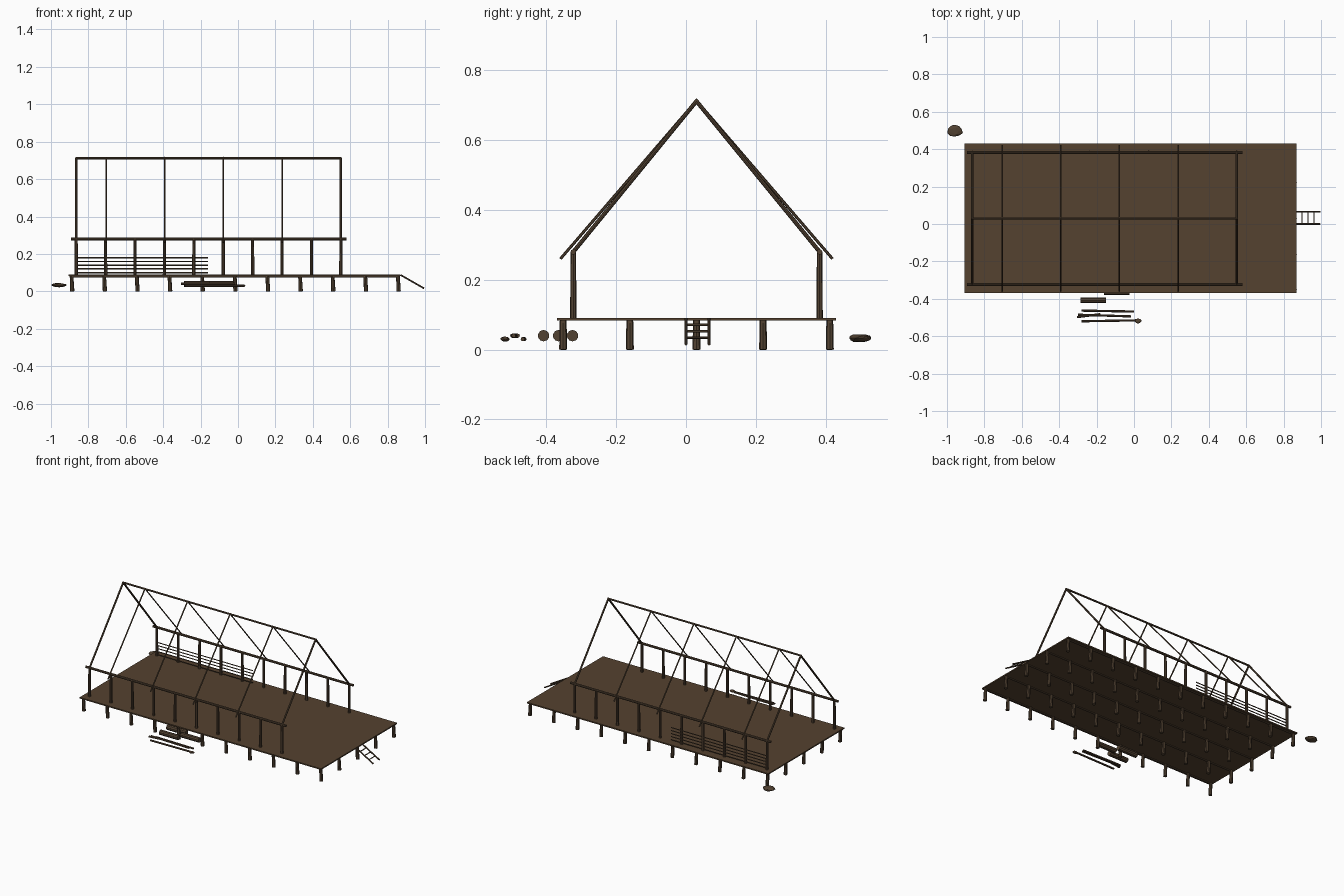
import bpy, bmesh, math, random
from mathutils import Vector

random.seed(4)
cube = bpy.data.objects.get("Cube")
if cube:
    bpy.data.objects.remove(cube, do_unlink=True)


def material(name, rgb):
    m = bpy.data.materials.new(name)
    m.use_nodes = True
    m.diffuse_color = (*rgb, 1)
    m.node_tree.nodes["Principled BSDF"].inputs["Base Color"].default_value = (*rgb, 1)
    return m


DECK = material("deck_brown", (0.09, 0.054, 0.029))
WOOD = material("timber_brown", (0.085, 0.055, 0.032))


def finish(bm, name, mat):
    mesh = bpy.data.meshes.new(name)
    bm.to_mesh(mesh)
    bm.free()
    mesh.materials.append(mat)
    obj = bpy.data.objects.new(name, mesh)
    bpy.context.collection.objects.link(obj)
    return obj


def pole(name, a, b, r, taper=1.0, sides=8, mat=WOOD):
    """Round pole running from a to b."""
    a, b = Vector(a), Vector(b)
    bm = bmesh.new()
    bmesh.ops.create_cone(bm, cap_ends=True, segments=sides, radius1=r,
                          radius2=r * taper, depth=(b - a).length)
    turn = (b - a).to_track_quat('Z', 'Y').to_matrix().to_4x4()
    turn.translation = (a + b) / 2
    bm.transform(turn)
    return finish(bm, name, mat)


def stone(name, centre, size):
    bm = bmesh.new()
    bmesh.ops.create_icosphere(bm, subdivisions=2, radius=1)
    for v in bm.verts:
        v.co *= random.uniform(0.85, 1.05)
        v.co = Vector([c + p * s for c, p, s in zip(centre, v.co, size)])
    return finish(bm, name, WOOD)


MID = 0.03                      # centre line of the building
LEFT, RIGHT = -0.865, 0.55      # ends of the house frame
EAVE, RIDGE = 0.28, 0.712

# Deck
bm = bmesh.new()
bmesh.ops.create_cube(bm, size=1)
for v in bm.verts:
    v.co = (v.co.x * 1.775 - 0.018, v.co.y * 0.8 + MID, v.co.z * 0.008 + 0.087)
finish(bm, "deck", DECK)

# Stilts and the joists on top of them
for j in range(5):
    y = MID + (j - 2) * 0.191
    pole("joist", (-0.9, y, 0.08), (0.865, y, 0.08), 0.005, sides=6)
    for i in range(11):
        x = -0.89 + i * 0.1745
        pole("stilt", (x + 0.004, y, 0), (x, y, 0.083), 0.0115, 0.85)

# Side walls: posts, wall plates
for side in (-1, 1):
    y = MID + side * 0.353
    for i in range(10):
        x = LEFT + i * (RIGHT - LEFT) / 9
        pole("wall_post", (x, y, 0.09), (x, y, EAVE), 0.009, 0.9)
    pole("wall_plate", (-0.892, y, EAVE), (0.58, y, EAVE), 0.008)

    # Heavy end rafters and light rafters that overhang the eaves
    for x in (LEFT, RIGHT):
        pole("end_rafter", (x, y, EAVE), (x, MID, RIDGE), 0.006)
    for x in (-0.705, -0.392, -0.079, 0.236):
        pole("rafter", (x, MID + side * 0.39, 0.26),
             (x, MID - side * 0.003, RIDGE + 0.005), 0.0042, sides=6)
pole("ridge_pole", (LEFT - 0.004, MID, RIDGE), (RIGHT + 0.004, MID, RIDGE), 0.006)

# Unfinished slats on the back wall
for k in range(5):
    z = 0.1 + k * 0.02
    pole("wall_slat", (LEFT, 0.383, z), (-0.16, 0.383, z), 0.0035, sides=6)

# Ladder at the open end
top, foot = Vector((0.87, 0, 0.087)), Vector((0.995, 0, 0.016))
for y in (0.0, 0.066):
    off = Vector((0, y, 0))
    pole("ladder_rail", top + off, foot + off, 0.0045)
for t in (0.22, 0.48, 0.74):
    p = top.lerp(foot, t)
    pole("ladder_rung", p, p + Vector((0, 0.066, 0)), 0.0035, sides=6)

# Spare logs and thin poles lying in front
for x0, x1, y in ((-0.285, -0.15, -0.408), (-0.16, -0.025, -0.365), (-0.29, -0.15, -0.325)):
    pole("log", (x0, y, 0.04), (x1, y, 0.04), 0.0165, sides=10)
for x0, y0, x1, y1, z in ((-0.28, -0.463, 0.0, -0.468, 0.03),
                          (-0.3, -0.485, -0.015, -0.494, 0.04),
                          (-0.305, -0.498, -0.18, -0.482, 0.04),
                          (-0.28, -0.52, 0.02, -0.515, 0.03)):
    pole("loose_pole", (x0, y0, z), (x1, y1, z), 0.006)

# Stones
stone("small_stone", (0.022, -0.518, 0.03), (0.018, 0.014, 0.008))
stone("large_stone", (-0.957, 0.498, 0.033), (0.043, 0.035, 0.012))
